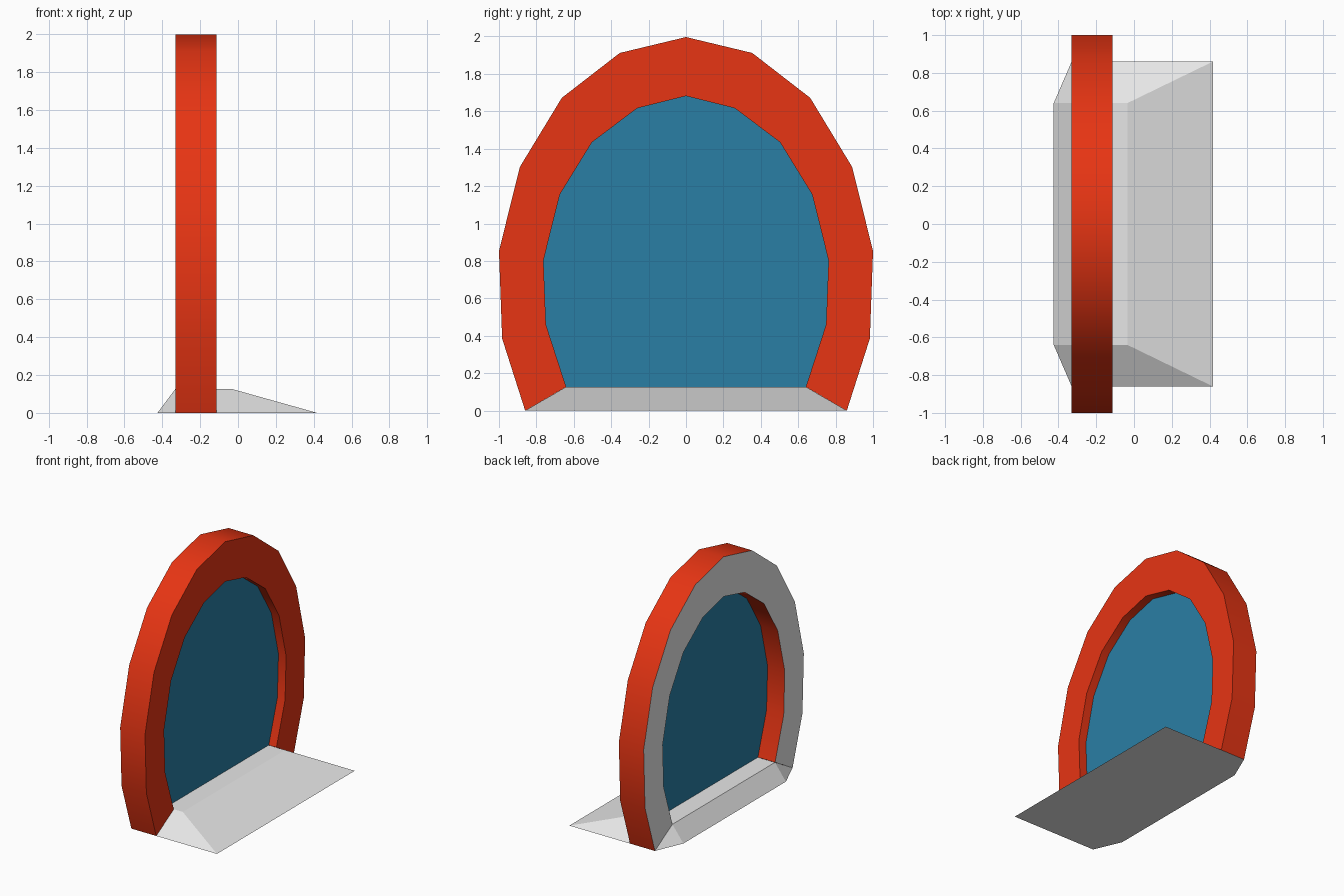
import bpy, bmesh, math

if "Cube" in bpy.data.objects:
    bpy.data.objects.remove(bpy.data.objects["Cube"])


def material(name, rgb):
    m = bpy.data.materials.new(name)
    m.diffuse_color = (*rgb, 1)
    m.use_nodes = True
    m.node_tree.nodes["Principled BSDF"].inputs["Base Color"].default_value = m.diffuse_color
    return m


RED = material("red", (0.8, 0.035, 0.0066))
GREY = material("light grey", (0.8, 0.8, 0.8))
BLUE = material("blue", (0.023, 0.212, 0.374))


def make(name, verts, faces, mats, fix=True):
    me = bpy.data.meshes.new(name)
    me.from_pydata(verts, [], faces)
    if fix:
        bm = bmesh.new()
        bm.from_mesh(me)
        bmesh.ops.recalc_face_normals(bm, faces=bm.faces)
        bm.to_mesh(me)
        bm.free()
    for m in mats:
        me.materials.append(m)
    ob = bpy.data.objects.new(name, me)
    bpy.context.collection.objects.link(ob)
    return ob


def mirrored(half):
    # half profile (y, z) from foot to crown -> full arch
    return half + [(-y, z) for y, z in reversed(half[:-1])]


outer = mirrored([(0.86, 0), (0.983, 0.385), (1, 0.853), (0.888, 1.303),
                  (0.664, 1.672), (0.354, 1.912), (0, 1.997)])
inner = mirrored([(0.641, 0.127), (0.749, 0.46), (0.762, 0.803), (0.674, 1.156),
                  (0.503, 1.434), (0.262, 1.616), (0, 1.682)])
n = len(outer)
BACK, FRONT, PANEL = -0.33, -0.113, -0.18

# arch frame: four loops joined by strips, feet resting on the base slopes
loops = [(BACK, outer), (FRONT, outer), (FRONT, inner), (BACK, inner)]
verts = [(x, y, z) for x, prof in loops for y, z in prof]
faces = []
for k in range(4):
    a, b = k * n, (k + 1) % 4 * n
    faces += [(a + i, a + i + 1, b + i + 1, b + i) for i in range(n - 1)]
for k in (0, n - 1):
    faces.append(tuple(k + j * n for j in range(4)))
arch = make("arch_frame", verts, faces, [RED, GREY])
for p in arch.data.polygons:        # back side is grey
    if p.normal.x < -0.9:
        p.material_index = 1
bpy.context.view_layer.objects.active = arch
arch.select_set(True)
bpy.ops.object.shade_smooth_by_angle(angle=math.radians(35))
arch.select_set(False)

# thin blue panel inside the arch
make("portal_panel", [(PANEL, y, z) for y, z in inner], [tuple(range(n))], [BLUE], False)

# sloped base with a long front ramp
bx = [(-0.425, -0.64), (-0.33, -0.86), (0.418, -0.86),
      (0.418, 0.86), (-0.33, 0.86), (-0.425, 0.64)]
tx = [(-0.33, -0.64), (-0.035, -0.64), (-0.035, 0.64), (-0.33, 0.64)]
verts = [(x, y, 0) for x, y in bx] + [(x, y, 0.127) for x, y in tx]
faces = [(5, 4, 3, 2, 1, 0), (6, 7, 8, 9), (1, 2, 7, 6), (2, 3, 8, 7),
         (3, 4, 9, 8), (5, 0, 6, 9), (0, 1, 6), (4, 5, 9)]
make("ramp_base", verts, faces, [GREY])
